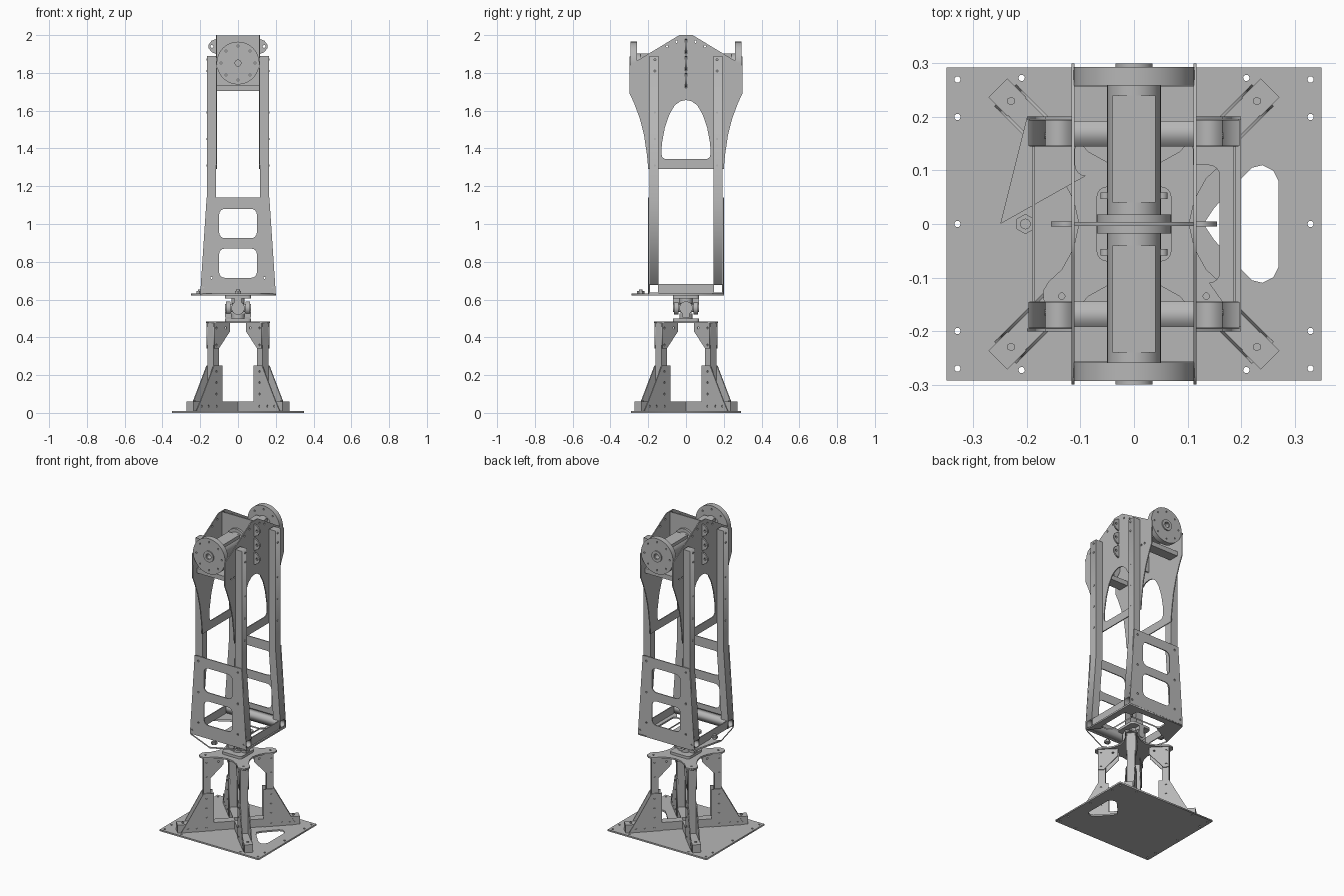
import bpy, bmesh, math
from mathutils import Matrix, Vector

if "Cube" in bpy.data.objects:
    bpy.data.objects.remove(bpy.data.objects["Cube"])

steel = bpy.data.materials.new("grey steel")
steel.use_nodes = True
GREY = (0.47, 0.47, 0.47, 1)
steel.diffuse_color = GREY
steel.node_tree.nodes["Principled BSDF"].inputs["Base Color"].default_value = GREY


def finish(name, mesh, matrix=Matrix(), smooth=False):
    mesh.materials.clear()
    mesh.materials.append(steel)
    ob = bpy.data.objects.new(name, mesh)
    bpy.context.collection.objects.link(ob)
    ob.matrix_world = matrix
    if smooth:
        bpy.ops.object.select_all(action='DESELECT')
        ob.select_set(True)
        bpy.context.view_layer.objects.active = ob
        bpy.ops.object.shade_smooth_by_angle(angle=math.radians(35))
    return ob


def frame(u, v, origin):
    """Matrix whose local x, y run along u, v."""
    u, v = Vector(u), Vector(v)
    m = Matrix((u, v, u.cross(v))).transposed().to_4x4()
    return Matrix.Translation(origin) @ m


def flat(z):
    return frame((1, 0, 0), (0, 1, 0), (0, 0, z))


def facing_y(y):
    return frame((1, 0, 0), (0, 0, 1), (0, y, 0))


def facing_x(x):
    return frame((0, 1, 0), (0, 0, 1), (x, 0, 0))


def plate(name, outline, holes, thick, matrix):
    """Flat plate with holes, centred on the plane of the matrix."""
    cu = bpy.data.curves.new(name, 'CURVE')
    cu.dimensions, cu.fill_mode, cu.extrude = '2D', 'BOTH', thick / 2
    for loop in [outline] + holes:
        sp = cu.splines.new('POLY')
        sp.points.add(len(loop) - 1)
        for p, (a, b) in zip(sp.points, loop):
            p.co = (a, b, 0, 1)
        sp.use_cyclic_u = True
    tmp = bpy.data.objects.new("tmp", cu)
    bpy.context.collection.objects.link(tmp)
    dg = bpy.context.evaluated_depsgraph_get()
    mesh = bpy.data.meshes.new_from_object(tmp.evaluated_get(dg))
    bpy.data.objects.remove(tmp)
    return finish(name, mesh, matrix)


def ring(x, y, r=0.006, n=10):
    return [(x + r * math.cos(2 * math.pi * i / n), y + r * math.sin(2 * math.pi * i / n)) for i in range(n)]


def rounded(x0, x1, y0, y1, r):
    pts = []
    for k, (cx, cy) in enumerate([(x1 - r, y1 - r), (x0 + r, y1 - r), (x0 + r, y0 + r), (x1 - r, y0 + r)]):
        for i in range(5):
            a = math.pi / 2 * (k + i / 4)
            pts.append((cx + r * math.cos(a), cy + r * math.sin(a)))
    return pts


def mirrored(half):
    """Close a right-hand half outline by mirroring it about u = 0."""
    return half + [(-u, v) for u, v in reversed(half) if u > 1e-6]


def box(name, x, y, z, matrix=Matrix()):
    bm = bmesh.new()
    size = [b - a for a, b in (x, y, z)]
    mid = [(a + b) / 2 for a, b in (x, y, z)]
    bmesh.ops.create_cube(bm, size=1, matrix=Matrix.Translation(mid) @ Matrix.Diagonal((*size, 1)))
    mesh = bpy.data.meshes.new(name)
    bm.to_mesh(mesh)
    return finish(name, mesh, matrix)


def cylinder(name, r, length, centre, axis='Z', n=40):
    bm = bmesh.new()
    bmesh.ops.create_cone(bm, cap_ends=True, segments=n, radius1=r, radius2=r, depth=length)
    mesh = bpy.data.meshes.new(name)
    bm.to_mesh(mesh)
    rot = {'Z': Matrix(), 'X': Matrix.Rotation(math.pi / 2, 4, 'Y'), 'Y': Matrix.Rotation(math.pi / 2, 4, 'X')}
    return finish(name, mesh, Matrix.Translation(centre) @ rot[axis], n > 8)


# Base plate with a rounded triangular cut-out
cutout = [(0.13, 0), (0.15, 0.03), (0.2, 0.085), (0.22, 0.105), (0.24, 0.11), (0.26, 0.1), (0.27, 0.08)]
cutout += [(x, -y) for x, y in reversed(cutout[1:])]
bolts = [ring(sx * 0.33, y) for sx in (-1, 1) for y in (-0.27, -0.2, 0, 0.2, 0.27)]
bolts += [ring(sx * 0.21, sy * 0.273) for sx in (-1, 1) for sy in (-1, 1)]
plate("base_plate", [(-0.35, -0.292), (0.35, -0.292), (0.35, 0.292), (-0.35, 0.292)],
      [cutout] + bolts, 0.01, flat(0.005))

# Four diagonal pedestal legs
upper = [(0.09, 0.475), (0.205, 0.475), (0.205, 0.34), (0.173, 0.34), (0.09, 0.43)]
lower = [(0.145, 0.01), (0.34, 0.01), (0.31, 0.06), (0.208, 0.25), (0.145, 0.25)]
for k in range(4):
    turn = Matrix.Rotation(math.pi / 4 + k * math.pi / 2, 4, 'Z')
    box("foot_rail", (0.02, 0.36), (-0.025, 0.025), (0.01, 0.06), turn)
    box("pedestal_post", (0.165, 0.206), (-0.023, 0.023), (0.06, 0.475), turn)
    cylinder("foot_bolt", 0.008, 0.006, turn @ Vector((0.325, 0, 0.062)), n=6)
    for s in (-1, 1):
        side = turn @ facing_y(s * 0.026)
        plate("upper_gusset", upper, [ring(0.19, z) for z in (0.36, 0.45)] + [ring(0.12, 0.45)], 0.006, side)
        plate("lower_gusset", lower, [ring(0.19, z) for z in (0.1, 0.16, 0.22)]
              + [ring(r, 0.035) for r in (0.19, 0.25, 0.3)], 0.006, side)

# Star-shaped pedestal top with concave sides
side = [(0.103, 0), (0.113, 0.045), (0.135, 0.085), (0.16, 0.108), (0.17, 0.125), (0.168, 0.15), (0.155, 0.166)]
star = []
for k in range(4):
    c, s = round(math.cos(k * math.pi / 2)), round(math.sin(k * math.pi / 2))
    run = [(x, -y) for x, y in reversed(side[1:])] + side
    star += [(c * x - s * y, s * x + c * y) for x, y in run]
plate("pedestal_top", star, [ring(a * 0.135, b * 0.135) for a in (-1, 1) for b in (-1, 1)], 0.01, flat(0.48))

# Universal joint
for z in (0.493, 0.613):
    plate("joint_flange", rounded(-0.07, 0.07, -0.07, 0.07, 0.02), [], 0.016, flat(z))
cylinder("joint_lower_neck", 0.035, 0.03, (0, 0, 0.51))
cylinder("joint_upper_neck", 0.035, 0.03, (0, 0, 0.592))
for axis in 'XY':
    cylinder("joint_pin", 0.022, 0.14, (0, 0, 0.555), axis)
    for s in (-1, 1):
        pos = Vector((s * 0.052, 0, 0.555)) if axis == 'X' else Vector((0, s * 0.052, 0.555))
        cylinder("joint_fork", 0.035, 0.022, pos, axis)
        dz = -0.03 if axis == 'X' else 0.03
        box("fork_arm", (pos.x - 0.018, pos.x + 0.018), (pos.y - 0.018, pos.y + 0.018),
            (0.555 + min(dz, 0) * 1.7, 0.555 + max(dz, 0) * 1.7))
box("joint_core", (-0.03, 0.03), (-0.03, 0.03), (0.528, 0.582))

# Floor plate of the tower with two pointed tabs and sensor bolts
slot = rounded(0.09, 0.16, -0.11, 0.11, 0.02)
plate("tower_floor", [(0.2, -0.195), (0.2, 0.2), (-0.2, 0.2), (-0.25, 0), (-0.2, -0.195), (0, -0.288)],
      [slot, [(-y, x) for x, y in slot]], 0.01, flat(0.627))
for x, y in ((-0.203, 0), (0, -0.24)):
    cylinder("tab_bolt", 0.019, 0.012, (x, y, 0.638), n=6)
    cylinder("tab_stud", 0.01, 0.025, (x, y, 0.64), n=16)

# Hollow cross tubes and edge rails on the floor
ends = [(0.145, 0.633), (0.195, 0.633), (0.195, 0.682), (0.145, 0.682)]
inner = [(0.149, 0.637), (0.191, 0.637), (0.191, 0.678), (0.149, 0.678)]
for s in (-1, 1):
    plate("floor_tube", [(s * y, z) for y, z in ends], [[(s * y, z) for y, z in inner]], 0.39, facing_x(0))
    box("floor_rail", (s * 0.188 - 0.003, s * 0.188 + 0.003), (-0.145, 0.145), (0.632, 0.682))

# Four kinked tower posts
post = [(0.116, 1.89), (0.165, 1.89), (0.165, 1.12), (0.197, 0.68), (0.148, 0.68), (0.116, 1.12)]
for sx in (-1, 1):
    for sy in (-1, 1):
        plate("tower_post", [(sx * x, z) for x, z in post], [], 0.049, facing_y(sy * 0.17))
        for z in (1.87, 1.81, 1.59, 1.45, 1.31):
            cylinder("post_rivet", 0.006, 0.004, (sx * 0.165, sy * 0.165, z), 'X', 10)

# Front and back ladder panels
panel = mirrored([(0.2, 0.63), (0.166, 1.14)])
windows = [rounded(-0.1, 0.1, z, z + 0.155, 0.03) for z in (0.715, 0.925)]
dots = [ring(s * x, z) for s in (-1, 1) for x, z in ((0.14, 1.11), (0.14, 0.91), (0.14, 0.715), (0.182, 0.66))]
for s in (-1, 1):
    plate("ladder_panel", panel, windows + dots, 0.006, facing_y(s * 0.198))

# Head side plates with arched openings
cheek = mirrored([(0.2, 1.29), (0.206, 1.36), (0.222, 1.47), (0.245, 1.56), (0.275, 1.64), (0.298, 1.69),
                  (0.3, 1.84), (0.283, 1.85), (0.06, 1.985), (0.035, 2.0)])
arch = mirrored([(0.108, 1.343), (0.125, 1.352), (0.131, 1.375), (0.127, 1.43), (0.112, 1.51),
                 (0.088, 1.58), (0.06, 1.628), (0.03, 1.65), (0, 1.656)])
marks = [ring(s * y, z) for s in (-1, 1) for y, z in ((0.235, 1.715), (0.205, 1.715), (0.05, 1.965), (0.1, 1.94))]
for s in (-1, 1):
    plate("head_cheek", cheek, [arch] + marks, 0.006, facing_x(s * 0.114))

# Centre bulkhead with outer ears
AXLE = 1.852
plate("centre_bulkhead", mirrored([(0.112, 1.705), (0.112, 1.998)]), [], 0.008, facing_y(0))
for s in (-1, 1):
    for z in (1.76, 1.85, 1.94):
        ear = [(0.115, z - 0.04), (0.14, z - 0.03), (0.155, z - 0.01), (0.155, z + 0.01), (0.14, z + 0.03), (0.115, z + 0.04)]
        plate("bulkhead_ear", [(s * x, h) for x, h in ear], [ring(s * 0.138, z, 0.008)], 0.01, facing_y(0))
cylinder("centre_flange", 0.07, 0.036, (0, 0, AXLE), 'Y')

# Motors, end discs and supports, mirrored front to back
for s in (-1, 1):
    cylinder("motor_body", 0.05, 0.25, (0, s * 0.135, AXLE), 'Y')
    box("motor_saddle", (-0.04, 0.04), (min(s * 0.04, s * 0.24), max(s * 0.04, s * 0.24)), (AXLE - 0.06, AXLE + 0.051))
    for x in (-0.053, 0.053):
        cylinder("motor_screw", 0.01, 0.012, (x, s * 0.053, AXLE), 'Y', 12)
    disc_holes = [ring(0.09 * math.cos(a * math.pi / 4), AXLE + 0.09 * math.sin(a * math.pi / 4), 0.005) for a in range(8)]
    plate("end_disc", ring(0, AXLE, 0.113, 48), [ring(0, AXLE, 0.016, 20)] + disc_holes, 0.034, facing_y(s * 0.276))
    plate("end_hub", ring(0, AXLE, 0.035, 32), [ring(0, AXLE, 0.018, 20)], 0.008, facing_y(s * 0.296))
    box("head_crossbar", (-0.112, 0.112), (s * 0.225 - 0.033, s * 0.225 + 0.033), (1.703, 1.733))
